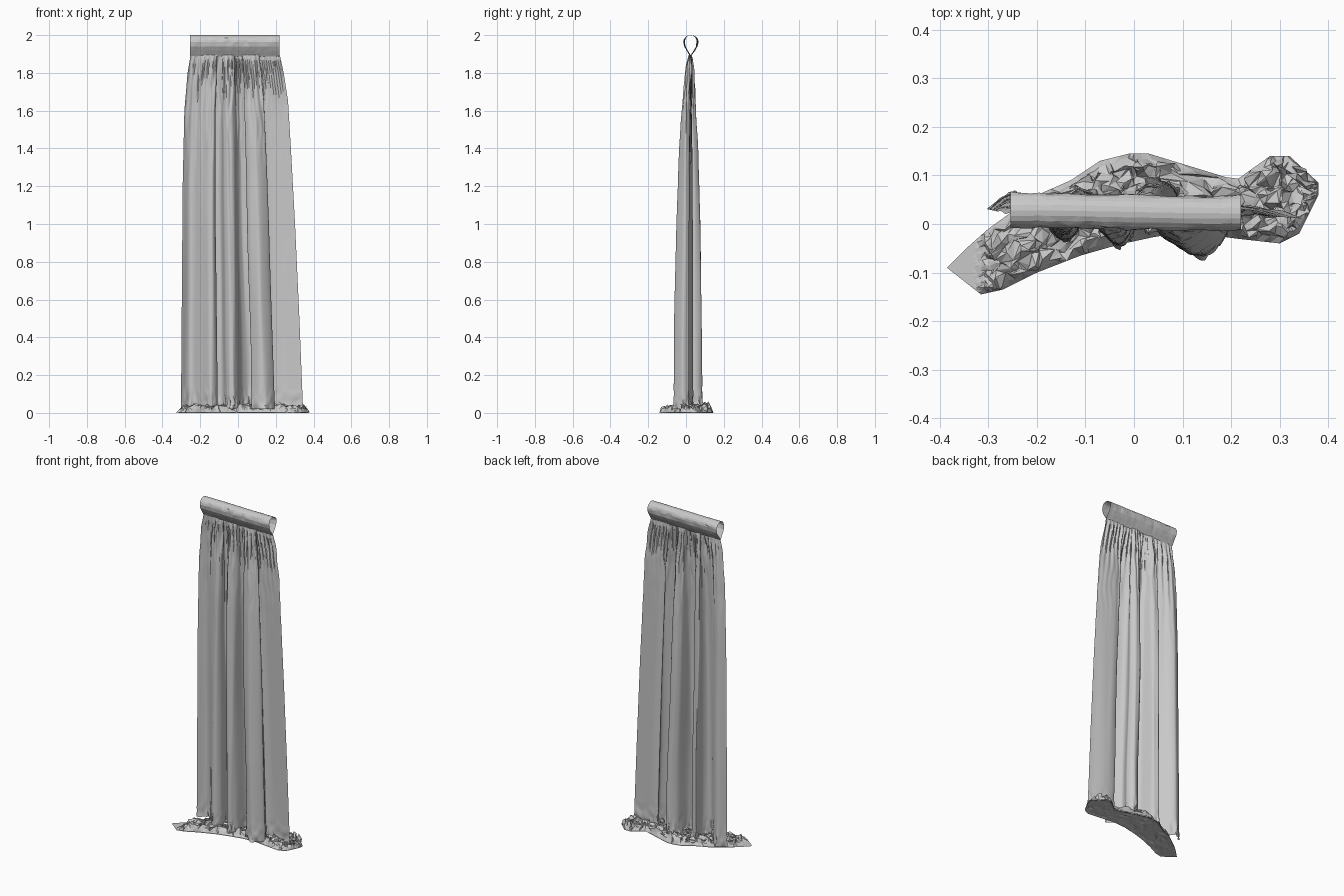
import bpy
import math
import random
from mathutils import Vector, noise

random.seed(4)
if "Cube" in bpy.data.objects:
    bpy.data.objects.remove(bpy.data.objects["Cube"], do_unlink=True)

GREY = (0.58, 0.58, 0.58, 1.0)
cloth = bpy.data.materials.new("grey_cloth")
cloth.use_nodes = True
cloth.diffuse_color = GREY
cloth.node_tree.nodes["Principled BSDF"].inputs["Base Color"].default_value = GREY


def spline(points, t):
    """Smooth curve through the points, t from 0 to 1."""
    last = len(points) - 1
    i = min(int(t * last), last - 1)
    f = t * last - i
    a, b, c, d = (Vector(points[max(0, min(last, i + k))]) for k in (-1, 0, 1, 2))
    return b + 0.5 * f * (c - a + f * (2 * a - 5 * b + 4 * c - d + f * (3 * (b - c) + d - a)))


def polyline(points, t):
    """Straight segments through the points, t from 0 to 1."""
    last = len(points) - 1
    i = min(int(t * last), last - 1)
    return Vector(points[i]).lerp(Vector(points[i + 1]), t * last - i)


def ramp(table, z):
    """Linear lookup in a list of (height, value), falling heights."""
    for (z0, v0), (z1, v1) in zip(table, table[1:]):
        if z >= z1:
            return v0 + (v1 - v0) * min(1, max(0, (z0 - z) / (z0 - z1)))
    return table[-1][1]


def wobble(x, y, z=0.0):
    return noise.noise(Vector((x, y, z)))


def sheet(name, columns, rows, place, smooth):
    """Grid of faces whose points come from place(u, v); flat sheets get triangles."""
    verts = [place(i / columns, j / rows) for j in range(rows + 1) for i in range(columns + 1)]
    w = columns + 1
    faces = []
    for j in range(rows):
        for i in range(columns):
            a, b, c, d = j * w + i, j * w + i + 1, (j + 1) * w + i + 1, (j + 1) * w + i
            if smooth:
                faces.append((a, b, c, d))
            elif random.random() < 0.5:
                faces += [(a, b, c), (a, c, d)]
            else:
                faces += [(a, b, d), (b, c, d)]
    mesh = bpy.data.meshes.new(name)
    mesh.from_pydata(verts, [], faces)
    mesh.materials.append(cloth)
    obj = bpy.data.objects.new(name, mesh)
    bpy.context.collection.objects.link(obj)
    if smooth:
        bpy.ops.object.select_all(action='DESELECT')
        obj.select_set(True)
        bpy.context.view_layer.objects.active = obj
        bpy.ops.object.shade_smooth_by_angle(angle=math.radians(35))


# Hanging drape: a folded plan curve that narrows and flattens towards the top
TOP, MID_Y = 1.895, 0.024
FOLDS = [(-0.30, 0.03), (-0.25, 0.062), (-0.19, 0.01), (-0.14, -0.035), (-0.11, 0.0),
         (-0.12, 0.07), (-0.08, 0.06), (-0.06, -0.02), (-0.03, -0.045), (0.0, -0.02),
         (0.02, 0.06), (0.06, 0.088), (0.09, 0.05), (0.07, -0.02), (0.13, -0.067),
         (0.19, -0.02), (0.17, 0.03), (0.24, 0.035), (0.34, 0.012)]
LEFT_EDGE = [(1.9, -0.25), (1.8, -0.267), (1.6, -0.284), (1.2, -0.293), (0, -0.302)]
RIGHT_EDGE = [(1.9, 0.22), (1.8, 0.242), (1.65, 0.265), (1.4, 0.28), (1.0, 0.302), (0.5, 0.325), (0, 0.345)]
DEPTH = [(1.9, 0.1), (1.8, 0.26), (1.6, 0.48), (1.4, 0.65), (1.0, 0.8), (0.5, 0.94), (0, 1.0)]


def drape_point(u, v):
    z = 0.02 + (TOP - 0.02) * v
    p = spline(FOLDS, u)
    side = math.sin(math.pi * u) ** 0.5 if 0 < u < 1 else 0
    t = (p.x + 0.30) / 0.64 + side * 0.012 * wobble(u * 9, z * 1.6)
    lo, hi = ramp(LEFT_EDGE, z), ramp(RIGHT_EDGE, z)
    x = lo + (hi - lo) * t
    y = MID_Y + (p.y - MID_Y) * ramp(DEPTH, z)
    # uneven gathers under the pocket, fading downwards
    drop = TOP - z
    reach = 0.19 + 0.1 * wobble(p.x * 25, 3)
    gather = min(1, drop / 0.05) * math.exp(-drop / reach)
    y += gather * (0.008 * math.sin(p.x * 190 + 4 * wobble(u * 12, z * 6)) + 0.015 * wobble(u * 45, z * 8))
    x += side * gather * 0.008 * wobble(u * 50, z * 10, 4)
    y += side * 0.005 * min(1, drop / 0.1) * wobble(u * 34, z * 1.5, 7)
    # crumpling where the cloth meets the floor
    crush = max(0, 1 - z / 0.16) ** 1.5
    x += side * crush * 0.022 * wobble(u * 50, z * 25, 2)
    y += crush * 0.022 * wobble(u * 50, z * 25, 5)
    return x, y, z


sheet("curtain_drape", 260, 100, drape_point, True)

# Rod pocket: an open teardrop sleeve, pinched at the seam, with an uneven surface
RADIUS, CENTRE_Z, SEAM_Z = 0.036, 1.964, 1.888


def pocket_point(u, v):
    a = -math.pi / 2 + 2 * math.pi * v
    s, c = math.sin(a), math.cos(a)
    bump = 1 + 0.13 * wobble(u * 16, c * 1.5, s * 1.5)
    x = -0.254 + 0.474 * u
    width = c if s > -0.2 else c * ((1 + s) / 0.8) ** 0.6
    y = MID_Y + 0.001 + 0.003 * math.cos(math.pi * u) + RADIUS * width * bump
    z = CENTRE_Z + s * (RADIUS if s > 0 else CENTRE_Z - SEAM_Z)
    return x, y, z


sheet("rod_pocket", 24, 20, pocket_point, False)

# Puddled cloth on the floor: crumpled upper layer and flatter under layer
FRONT_RIM = [(-0.385, -0.09), (-0.315, -0.145), (-0.27, -0.135), (-0.2, -0.1), (-0.11, -0.065),
             (-0.03, -0.042), (0.05, -0.025), (0.14, -0.02), (0.21, -0.03), (0.3, -0.04),
             (0.34, -0.02), (0.38, 0.06)]
BACK_RIM = [(-0.385, -0.09), (-0.345, -0.05), (-0.3, -0.01), (-0.21, 0.055), (-0.13, 0.09),
            (-0.07, 0.13), (-0.01, 0.145), (0.03, 0.145), (0.21, 0.09), (0.28, 0.14),
            (0.32, 0.14), (0.38, 0.085)]


def puddle_plan(u, v):
    """Floor position, and how far inside the rim it is; the left tip stays flat."""
    p = polyline(FRONT_RIM, u).lerp(polyline(BACK_RIM, u), v)
    rim = min(1, 9 * min(v, 1 - v)) * min(1, 20 * (1 - u))
    return p, rim * min(1, max(0, (p.x + 0.325) / 0.05))


def puddle_top(u, v):
    p, inside = puddle_plan(u, v)
    jitter = [random.uniform(-1, 1) for _ in range(3)]
    x = p.x + inside * (0.022 * wobble(p.x * 40, p.y * 40, 1) + 0.006 * jitter[0])
    y = p.y + inside * (0.022 * wobble(p.x * 40, p.y * 40, 6) + 0.006 * jitter[1])
    ridge = abs(wobble(p.x * 28, p.y * 28, 3))
    z = 0.003 + inside * (0.024 + 0.04 * ridge + 0.01 * jitter[2])
    return x, y, z


def puddle_base(u, v):
    p, inside = puddle_plan(u, 1 - v)
    return p.x, p.y, inside * 0.012 * abs(wobble(p.x * 30, p.y * 30, 8))


sheet("puddled_cloth", 60, 18, puddle_top, False)
sheet("puddle_underside", 33, 8, puddle_base, False)
